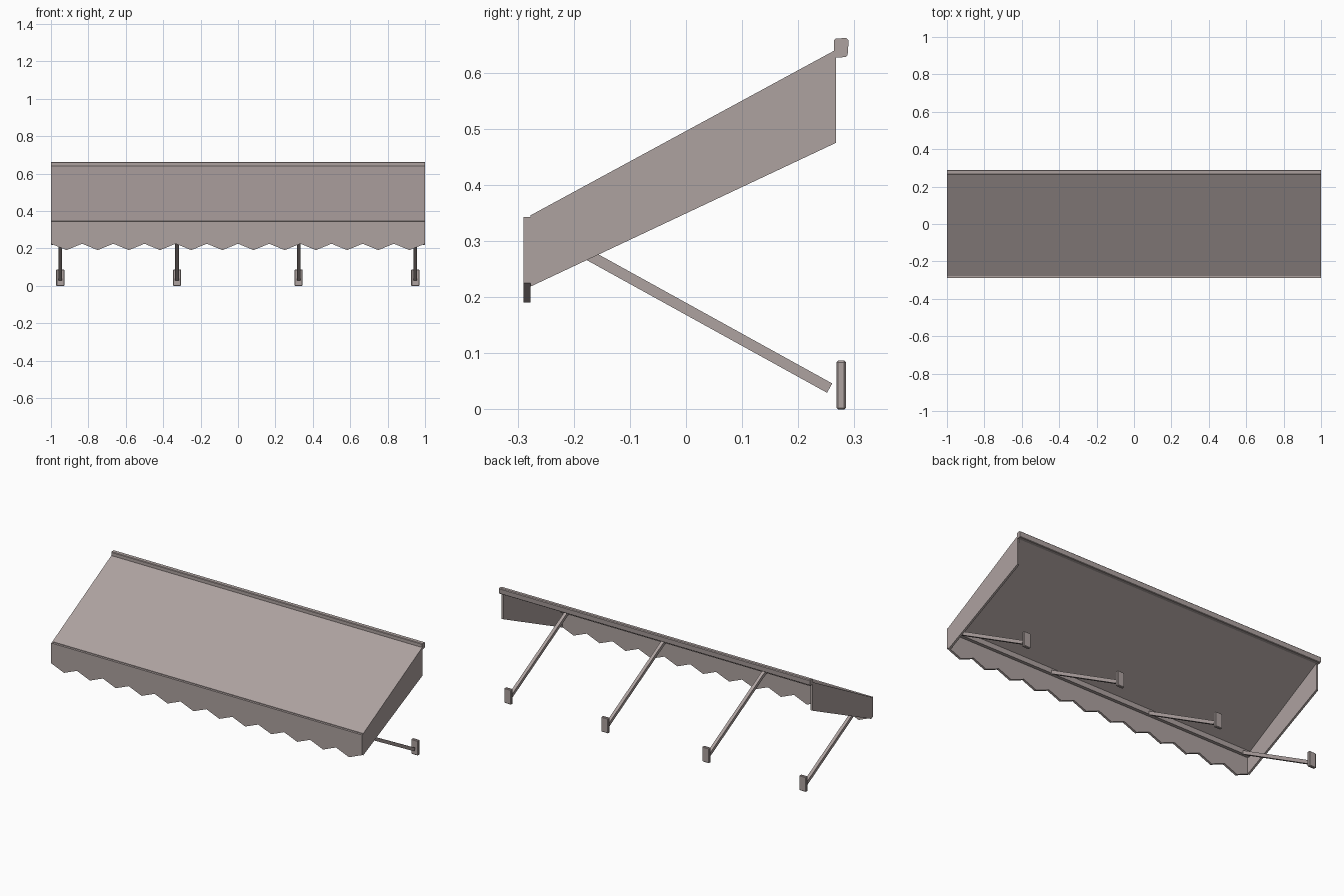
import bpy
from mathutils import Vector

cube = bpy.data.objects.get("Cube")
if cube:
    bpy.data.objects.remove(cube, do_unlink=True)

# Single mauve-grey fabric and metal colour
mat = bpy.data.materials.new("mauve_grey")
mat.use_nodes = True
colour = (0.42, 0.36, 0.35, 1)
mat.diffuse_color = colour
mat.node_tree.nodes["Principled BSDF"].inputs["Base Color"].default_value = colour


def prism(name, outline, offset, bevel=0):
    """Extrude a flat outline of 3D points along an offset vector."""
    n = len(outline)
    offset = Vector(offset)
    base = [Vector(p) for p in outline]
    faces = [tuple(range(n)), tuple(range(2 * n - 1, n - 1, -1))]
    faces += [(i, i + n, (i + 1) % n + n, (i + 1) % n) for i in range(n)]
    mesh = bpy.data.meshes.new(name)
    mesh.from_pydata(base + [p + offset for p in base], [], faces)
    obj = bpy.data.objects.new(name, mesh)
    bpy.context.collection.objects.link(obj)
    mesh.materials.append(mat)
    # Make the normals point outward whatever the outline direction
    bpy.context.view_layer.objects.active = obj
    obj.select_set(True)
    bpy.ops.object.mode_set(mode="EDIT")
    bpy.ops.mesh.select_all(action="SELECT")
    bpy.ops.mesh.normals_make_consistent(inside=False)
    bpy.ops.object.mode_set(mode="OBJECT")
    obj.select_set(False)
    if bevel:
        mod = obj.modifiers.new("edge_bevel", "BEVEL")
        mod.width = bevel
        mod.segments = 1
    return obj


def side_profile(name, points, x0, x1, bevel=0):
    """Extrude a (y, z) outline from x0 to x1."""
    return prism(name, [(x0, y, z) for y, z in points], (x1 - x0, 0, 0), bevel)


front, back = -0.277, 0.267
front_top, back_top = 0.346, 0.641
panel = 0.012

# Sloped canopy sheet
side_profile("canopy_sheet",
             [(front, front_top), (back, back_top),
              (back, back_top - panel), (front, front_top - panel)],
             -1 + panel, 1 - panel)

# Side panels
for side, x in (("right", -1), ("left", 1 - panel)):
    side_profile(side + "_side_panel",
                 [(front, front_top), (back, back_top), (back, 0.475), (front, 0.219)],
                 x, x + panel)

# Front valance with a zigzag lower edge
teeth = 12
high, low = 0.225, 0.191
edge = [(-1 + i / teeth, -0.29, low if i % 2 else high) for i in range(2 * teeth + 1)]
prism("front_valance", edge + [(1, -0.29, 0.343), (-1, -0.29, 0.343)],
      (0, front + 0.29, 0))

# Wall rail along the top and front bar under the sheet
side_profile("wall_rail",
             [(0.264, 0.658), (0.267, 0.661), (0.286, 0.662), (0.29, 0.658),
              (0.288, 0.631), (0.285, 0.628), (0.267, 0.627), (0.264, 0.64)], -1, 1)
side_profile("front_bar",
             [(front, 0.315), (front, 0.334), (-0.258, 0.344), (-0.258, 0.315)],
             -1 + panel, 1 - panel)

# Support arms with wall plates
start = Vector((0, -0.262, 0.324))
end = Vector((0, 0.256, 0.038))
along = end - start
across = Vector((0, -along.z, along.y)).normalized() * 0.0095
for i, x in enumerate((-0.95, -0.326, 0.324, 0.948), 1):
    wide = Vector((0.0095, 0, 0))
    foot = start + Vector((x, 0, 0))
    prism(f"support_arm_{i}",
          [foot - wide - across, foot + wide - across,
           foot + wide + across, foot - wide + across], along)
    side_profile(f"wall_plate_{i}",
                 [(0.268, 0), (0.285, 0), (0.285, 0.087), (0.268, 0.087)],
                 x - 0.022, x + 0.022, 0.003)
